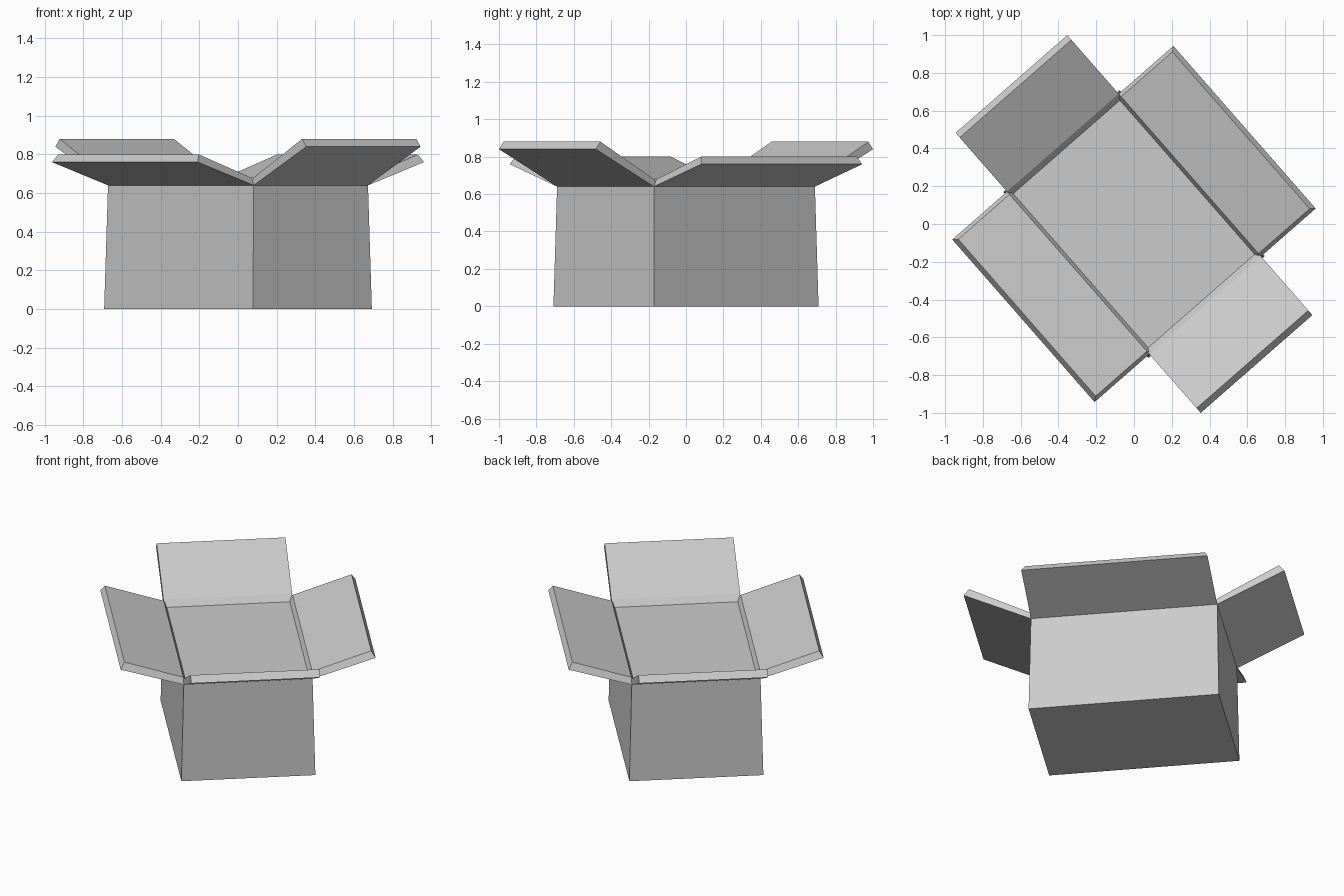
import bpy
import math

cube = bpy.data.objects.get("Cube")
if cube:
    bpy.data.objects.remove(cube, do_unlink=True)

# Single plain grey
grey = bpy.data.materials.new("card grey")
grey.use_nodes = True
color = (0.6, 0.6, 0.6, 1)
grey.diffuse_color = color
grey.node_tree.nodes["Principled BSDF"].inputs["Base Color"].default_value = color

TURN = math.radians(41.2)          # the whole box stands turned about z
HALF_SHORT, HALF_LONG = 0.393, 0.572
RIM, THICK = 0.64, 0.04


def loft(name, rings, angle):
    """Closed solid from rings with equal vertex counts, capped at both ends."""
    n = len(rings[0])
    verts = [v for ring in rings for v in ring]
    faces = [tuple(reversed(range(n)))]
    for r in range(len(rings) - 1):
        a, b = r * n, (r + 1) * n
        for i in range(n):
            j = (i + 1) % n
            faces.append((a + i, a + j, b + j, b + i))
    faces.append(tuple(range(len(verts) - n, len(verts))))
    mesh = bpy.data.meshes.new(name)
    mesh.from_pydata(verts, [], faces)
    mesh.materials.append(grey)
    obj = bpy.data.objects.new(name, mesh)
    obj.rotation_euler.z = angle
    bpy.context.collection.objects.link(obj)
    return obj


def rectangle(hx, hy, z):
    return [(-hx, -hy, z), (hx, -hy, z), (hx, hy, z), (-hx, hy, z)]


def flap(name, angle, rim, half, reach, rise, bevel, lip, end):
    """Sloping flap reaching along local +x, hinged at x = rim."""
    top = RIM + THICK
    # (x, z, end inset): lip, hinge, outer edge, upper outer edge, upper hinge
    profile = [(rim - lip, RIM, 0), (rim, RIM, 0),
               (rim + reach, RIM + rise, 0),
               (rim + reach - bevel, top + rise, end), (rim, top, end)]
    rings = [[(x, side * (half - e), z) for x, z, e in profile]
             for side in (1, -1)]
    loft(name, rings, angle)


# Slightly tapered body with a closed top
loft("box_body", [rectangle(0.409, 0.584, 0),
                  rectangle(HALF_SHORT, HALF_LONG, RIM)], TURN)

# Opposite flaps are half a turn apart
for side, half_turn in (("a", 0), ("b", math.pi)):
    flap("long_flap_" + side, TURN + half_turn, HALF_SHORT, HALF_LONG,
         0.385, 0.12, 0.025, 0.018, 0.02)
    flap("short_flap_" + side, TURN + half_turn + math.pi / 2, HALF_LONG,
         HALF_SHORT, 0.413, 0.20, 0.033, 0.03, 0)
